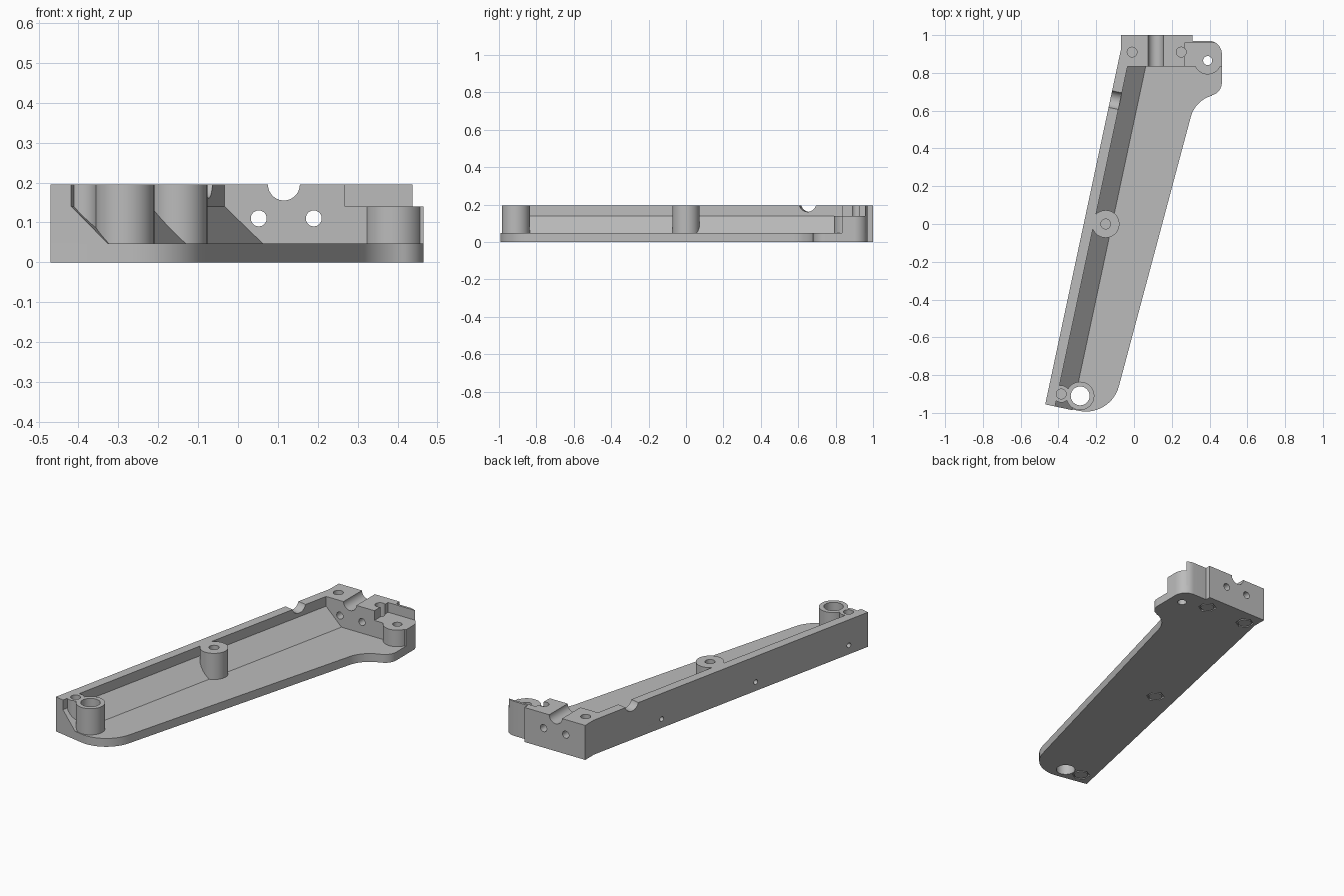
import bpy, bmesh
from math import sin, cos, radians, pi
from mathutils import Matrix, Vector

cube = bpy.data.objects.get("Cube")
if cube:
    bpy.data.objects.remove(cube)

grey = bpy.data.materials.new("light grey")
grey.use_nodes = True
colour = (0.5, 0.5, 0.5, 1)
grey.diffuse_color = colour
grey.node_tree.nodes["Principled BSDF"].inputs["Base Color"].default_value = colour

TOP, FLOOR, STEP = 0.195, 0.047, 0.14
CORNER = Vector((-0.47, -0.955, 0))          # front end of the long straight side
ALONG = Vector((0.4, 1.875, 0))              # long straight side
ACROSS = Vector((0.978, -0.207, 0))          # inward from that side
parts = []


def arc(cx, cy, r, a0, a1, n=14):
    angles = [radians(a0 + (a1 - a0) * i / n) for i in range(n + 1)]
    return [(cx + r * cos(a), cy + r * sin(a)) for a in angles]


def finish(name, bm):
    bmesh.ops.recalc_face_normals(bm, faces=bm.faces)
    mesh = bpy.data.meshes.new(name)
    bm.to_mesh(mesh)
    bm.free()
    mesh.materials.append(grey)
    ob = bpy.data.objects.new(name, mesh)
    bpy.context.collection.objects.link(ob)
    return ob


def extrude(name, points, step):
    bm = bmesh.new()
    face = bm.faces.new([bm.verts.new(p) for p in points])
    new = bmesh.ops.extrude_face_region(bm, geom=[face])["geom"]
    bmesh.ops.translate(bm, vec=step, verts=[g for g in new if isinstance(g, bmesh.types.BMVert)])
    parts.append(finish(name, bm))


def plate(name, outline, z0, z1):
    extrude(name, [(x, y, z0) for x, y in outline], (0, 0, z1 - z0))


def rod(bm, a, b, r, sides=40):
    a, b = Vector(a), Vector(b)
    turn = (b - a).to_track_quat("Z", "Y").to_matrix().to_4x4()
    bmesh.ops.create_cone(bm, cap_ends=True, segments=sides, radius1=r, radius2=r,
                          depth=(b - a).length, matrix=Matrix.Translation((a + b) / 2) @ turn)


def post(name, x, y, r, z0, z1):
    bm = bmesh.new()
    rod(bm, (x, y, z0), (x, y, z1), r, 48)
    parts.append(finish(name, bm))


# Floor with rounded front end and flared back corner
back_corner = arc(0.395, 0.90, 0.07, 0, 90)
floor = (arc(-0.254, -0.813, 0.18, 258, 345) + arc(0.455, 0.525, 0.16, 165, 105)
         + arc(0.395, 0.749, 0.07, -75, 0) + back_corner
         + [(0.31, 0.97), (0.31, 1), (-0.07, 1), (-0.07, 0.92), CORNER[:2]])
plate("floor", floor, 0, FLOOR)

# Long side wall with sloped foot
profile = [(0, FLOOR), (0.147, FLOOR), (0.053, STEP), (0.053, TOP), (0, TOP)]
extrude("side_wall", [CORNER + ACROSS * d + Vector((0, 0, z)) for d, z in profile], ALONG)

# Back block with its thin rear lip, and the lower shelf beside it
lip_arc = [p for p in back_corner if p[1] > 0.957]
block = ([(-0.07, 1), (-0.07, 0.92), (-0.088, 0.835), (0.268, 0.835), (0.268, 0.957), (0.437, 0.957)]
         + lip_arc + [(0.31, 0.97), (0.31, 1)])
plate("back_block", block, FLOOR, TOP)
plate("back_shelf", [(0.26, 0.835), (0.465, 0.835)] + back_corner + [(0.26, 0.97)], FLOOR, STEP)

# Screw posts
post("back_post", 0.39, 0.865, 0.073, 0.03, STEP)
post("middle_post", -0.15, 0, 0.073, 0.03, TOP)
post("front_post", -0.285, -0.91, 0.075, 0.03, TOP)
post("front_corner_post", -0.385, -0.9, 0.045, 0.03, TOP)

# Cutters: screw holes, underside recesses, cable channels and pin holes
screws = [(-0.01, 0.91), (0.25, 0.91), (-0.15, 0), (-0.385, -0.9)]
bm = bmesh.new()
for x, y in screws:
    rod(bm, (x, y, 0.06), (x, y, 0.3), 0.026)
    rod(bm, (x, y, -0.1), (x, y, 0.008), 0.048, 6)
for x, y, r in [(-0.285, -0.91, 0.05), (0.39, 0.865, 0.024)]:
    rod(bm, (x, y, -0.1), (x, y, 0.3), r)
for x, z, r in [(0.052, 0.11, 0.02), (0.19, 0.11, 0.02), (0.115, TOP, 0.04)]:
    rod(bm, (x, 0.8, z), (x, 1.1, z), r)
for t, z, r, depth in [(0.07, 0.05, 0.013, 0.06), (0.41, 0.05, 0.013, 0.06),
                       (0.753, 0.05, 0.013, 0.06), (0.862, 0.208, 0.047, 0.09)]:
    p = CORNER + ALONG * t + Vector((0, 0, z))
    rod(bm, p - ACROSS * 0.05, p + ACROSS * depth, r)
cutter = finish("hole_cutter", bm)
cutter.hide_render = True

for ob in parts:
    mod = ob.modifiers.new("holes", "BOOLEAN")
    mod.operation, mod.solver, mod.object = "DIFFERENCE", "EXACT", cutter
    bpy.context.view_layer.objects.active = ob
    bpy.ops.object.modifier_apply(modifier=mod.name)
bpy.data.objects.remove(cutter)

# Round islands inside the underside recesses
for i, (x, y) in enumerate(screws):
    post("recess_island_%d" % (i + 1), x, y, 0.036, 0, 0.01)

bpy.ops.object.select_all(action="DESELECT")
for ob in parts:
    ob.select_set(True)
bpy.context.view_layer.objects.active = parts[0]
bpy.ops.object.shade_smooth_by_angle(angle=radians(30))
